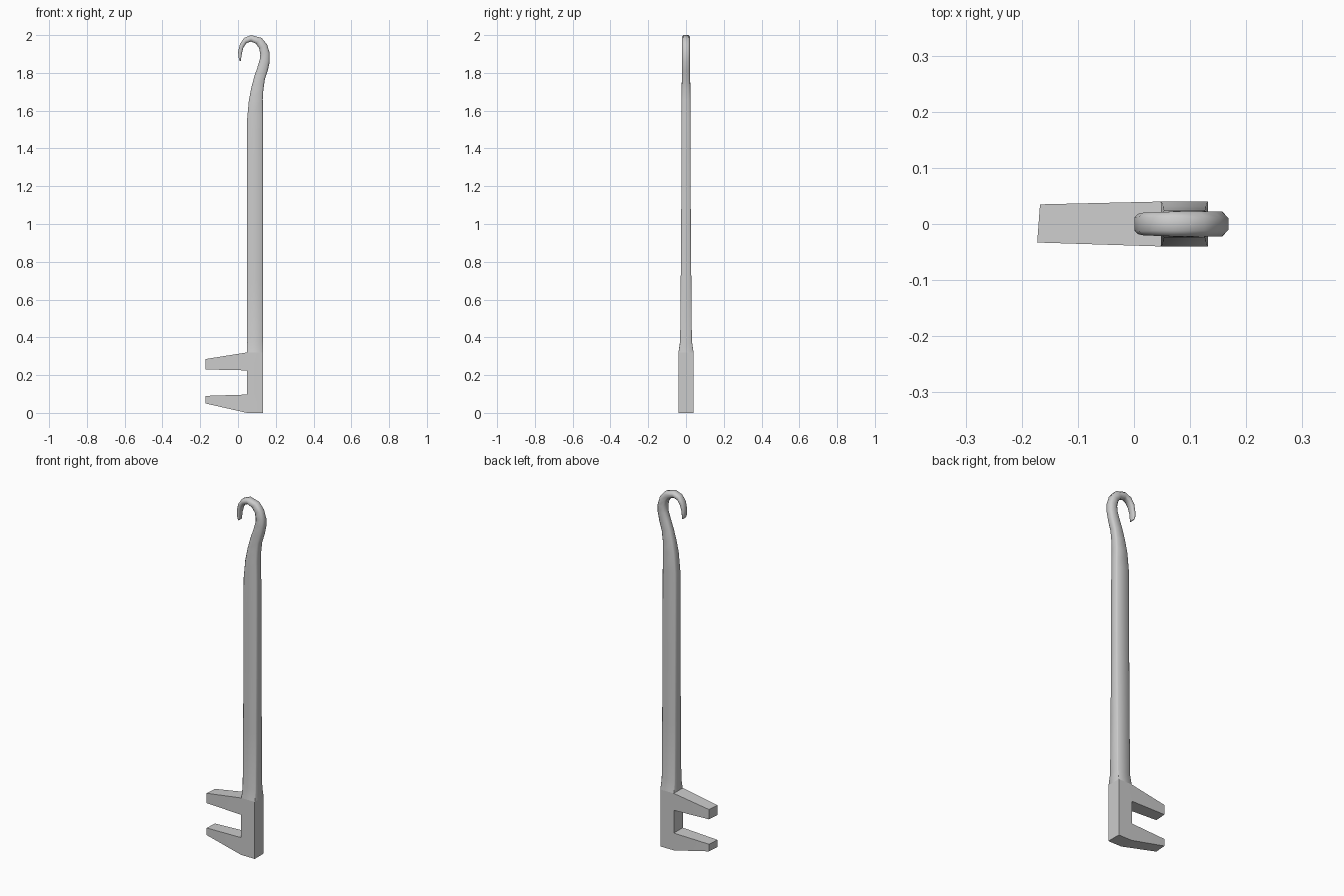
import bpy, bmesh
from mathutils import Vector

if "Cube" in bpy.data.objects:
    bpy.data.objects.remove(bpy.data.objects["Cube"])


def finish(name, bm, angle):
    bmesh.ops.recalc_face_normals(bm, faces=bm.faces)
    mesh = bpy.data.meshes.new(name)
    bm.to_mesh(mesh)
    bm.free()
    obj = bpy.data.objects.new(name, mesh)
    bpy.context.collection.objects.link(obj)
    bpy.ops.object.select_all(action='DESELECT')
    obj.select_set(True)
    bpy.context.view_layer.objects.active = obj
    bpy.ops.object.shade_smooth_by_angle(angle=angle)
    return obj


def section(bm, xa, za, xb, zb, h, c):
    """Chamfered rectangle spanning inner edge a to outer edge b, depth +-h."""
    a, b = Vector((xa, 0, za)), Vector((xb, 0, zb))
    t = (b - a).normalized()
    y = Vector((0, 1, 0))
    corners = [a + t * c - y * h, b - t * c - y * h,
               b - y * (h - c), b + y * (h - c),
               b - t * c + y * h, a + t * c + y * h,
               a + y * (h - c), a - y * (h - c)]
    return [bm.verts.new(p) for p in corners]


# Shaft and hook: inner x, z, outer x, z, half depth, chamfer
stations = [
    (.048, .32, .132, .32, .040, .001),
    (.048, .38, .132, .38, .031, .004),
    (.048, .70, .132, .70, .028, .005),
    (.048, 1.10, .132, 1.10, .025, .005),
    (.048, 1.55, .132, 1.55, .024, .006),
    (.057, 1.65, .131, 1.66, .024, .007),
    (.070, 1.72, .134, 1.71, .023, .008),
    (.086, 1.78, .142, 1.765, .022, .009),
    (.103, 1.83, .157, 1.81, .022, .010),
    (.115, 1.87, .168, 1.86, .022, .011),
    (.118, 1.90, .168, 1.905, .022, .011),
    (.112, 1.93, .154, 1.95, .022, .011),
    (.095, 1.955, .125, 1.985, .022, .010),
    (.068, 1.966, .070, 2.00, .022, .010),
    (.044, 1.957, .032, 1.985, .021, .009),
    (.029, 1.935, .010, 1.952, .020, .007),
    (.021, 1.905, .001, 1.912, .018, .006),
    (.017, 1.88, .002, 1.883, .017, .004),
    (.015, 1.862, .010, 1.862, .015, .002),
]
bm = bmesh.new()
rings = [section(bm, *s) for s in stations]
for r, s in zip(rings, rings[1:]):
    for i in range(8):
        j = (i + 1) % 8
        bm.faces.new((r[i], r[j], s[j], s[i]))
bm.faces.new(rings[-1])
finish("shaft_with_hook", bm, 0.9)

# Base block with two tapered prongs
outline = [(.048, 0), (.132, 0), (.132, .097), (.132, .225), (.132, .32),
           (.048, .32), (-.17, .285), (-.17, .23), (.048, .225),
           (.048, .097), (-.17, .09), (-.17, .05)]
quads = [(0, 1, 2, 9), (9, 2, 3, 8), (8, 3, 4, 5), (5, 6, 7, 8), (9, 10, 11, 0)]
bm = bmesh.new()
sides = []
for sign in (-1, 1):
    row = []
    for x, z in outline:
        tip = x < 0
        y = sign * .034 + .001 if tip else sign * .040
        row.append(bm.verts.new((x + (.0025 * sign if tip else 0), y, z)))
    sides.append(row)
    for q in quads:
        bm.faces.new([row[i] for i in q])
front, back = sides
for i in range(12):
    j = (i + 1) % 12
    if i != 4:  # open where the shaft continues
        bm.faces.new((front[i], front[j], back[j], back[i]))
finish("forked_base", bm, 0.6)
